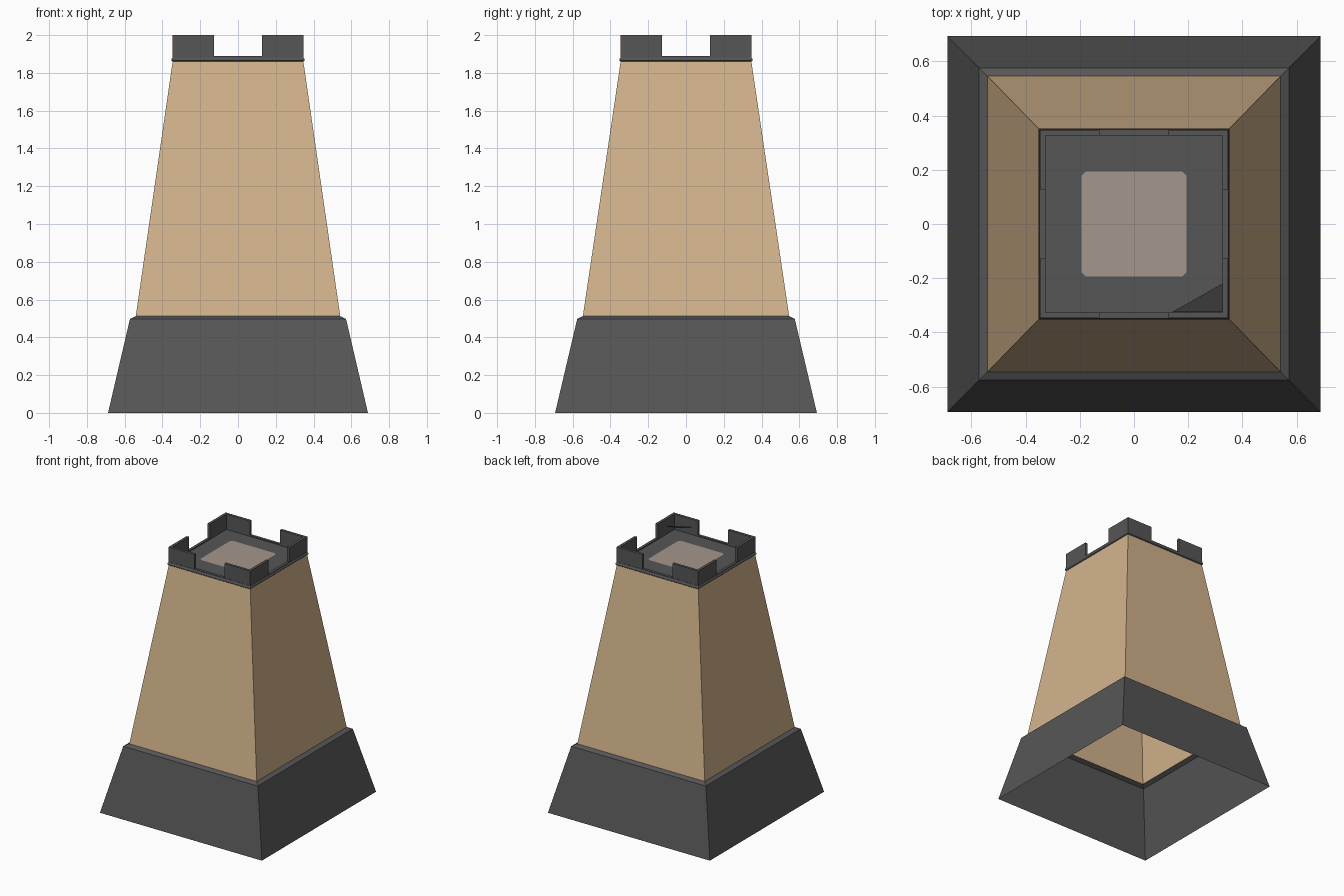
import bpy, bmesh

if "Cube" in bpy.data.objects:
    bpy.data.objects.remove(bpy.data.objects["Cube"])


def material(name, r, g, b):
    lin = [((c / 255 + 0.055) / 1.055) ** 2.4 for c in (r, g, b)]
    m = bpy.data.materials.new(name)
    m.diffuse_color = (*lin, 1)
    m.use_nodes = True
    m.node_tree.nodes["Principled BSDF"].inputs["Base Color"].default_value = m.diffuse_color
    return m


DARK = material("dark_grey_stone", 86, 86, 86)
TAN = material("tan_plaster", 211, 180, 140)
PALE = material("pale_taupe", 165, 151, 140)


def finish(bm, name, mat):
    me = bpy.data.meshes.new(name)
    bm.to_mesh(me)
    bm.free()
    me.materials.append(mat)
    ob = bpy.data.objects.new(name, me)
    bpy.context.collection.objects.link(ob)
    return ob


def square_loft(name, profile, mat, cap=False):
    """Open square shell through (half_x, half_y, z) rings, bottom to top outside."""
    bm = bmesh.new()
    rings = [[bm.verts.new((sx * hx, sy * hy, z))
              for sx, sy in ((-1, -1), (1, -1), (1, 1), (-1, 1))]
             for hx, hy, z in profile]
    for a, b in zip(rings, rings[1:]):
        for i in range(4):
            j = (i + 1) % 4
            bm.faces.new((a[i], a[j], b[j], b[i]))
    if cap:
        bm.faces.new(rings[-1])
    return finish(bm, name, mat)


# flared plinth, open underneath, with a chamfered lip
square_loft("base", [(0.688, 0.693, 0), (0.572, 0.576, 0.497), (0.541, 0.546, 0.513)], DARK)

# tapered tower walls
square_loft("tower_walls", [(0.541, 0.546, 0.513), (0.346, 0.346, 1.86)], TAN)

# moulded band, low parapet and roof floor in one shell
square_loft("top_band_and_floor",
            [(0.346, 0.346, 1.86), (0.352, 0.352, 1.865), (0.352, 0.352, 1.874),
             (0.348, 0.348, 1.88), (0.348, 0.348, 1.89), (0.327, 0.327, 1.89),
             (0.327, 0.327, 1.882)], DARK, cap=True)

# thin L-shaped corner merlons
OUT, INN, END = 0.347, 0.327, 0.128
L_SHAPE = [(END, OUT), (END, INN), (INN, INN), (INN, END), (OUT, END), (OUT, OUT)]
for label, sx, sy in (("front_left", -1, -1), ("front_right", 1, -1),
                      ("back_left", -1, 1), ("back_right", 1, 1)):
    bm = bmesh.new()
    low = [bm.verts.new((sx * x, sy * y, 1.888)) for x, y in L_SHAPE]
    high = [bm.verts.new((sx * x, sy * y, 2.0)) for x, y in L_SHAPE]
    bm.faces.new(high)
    bm.faces.new(low[::-1])
    for i in range(6):
        j = (i + 1) % 6
        bm.faces.new((low[i], low[j], high[j], high[i]))
    bmesh.ops.recalc_face_normals(bm, faces=bm.faces)
    finish(bm, "merlon_" + label, DARK)

# sloping wedge in the front right corner of the parapet
bm = bmesh.new()
bm.faces.new([bm.verts.new(v) for v in
              ((0.14, -0.325, 1.95), (0.326, -0.325, 1.90), (0.326, -0.22, 1.95))])
finish(bm, "corner_wedge", DARK)

# pale panel on the roof floor, corners slightly clipped
bm = bmesh.new()
h, c = 0.193, 0.178
pts = [(-c, -h), (c, -h), (h, -c), (h, c), (c, h), (-c, h), (-h, c), (-h, -c)]
f = bm.faces.new([bm.verts.new((x, y, 1.886)) for x, y in pts])
finish(bm, "roof_panel", PALE)
